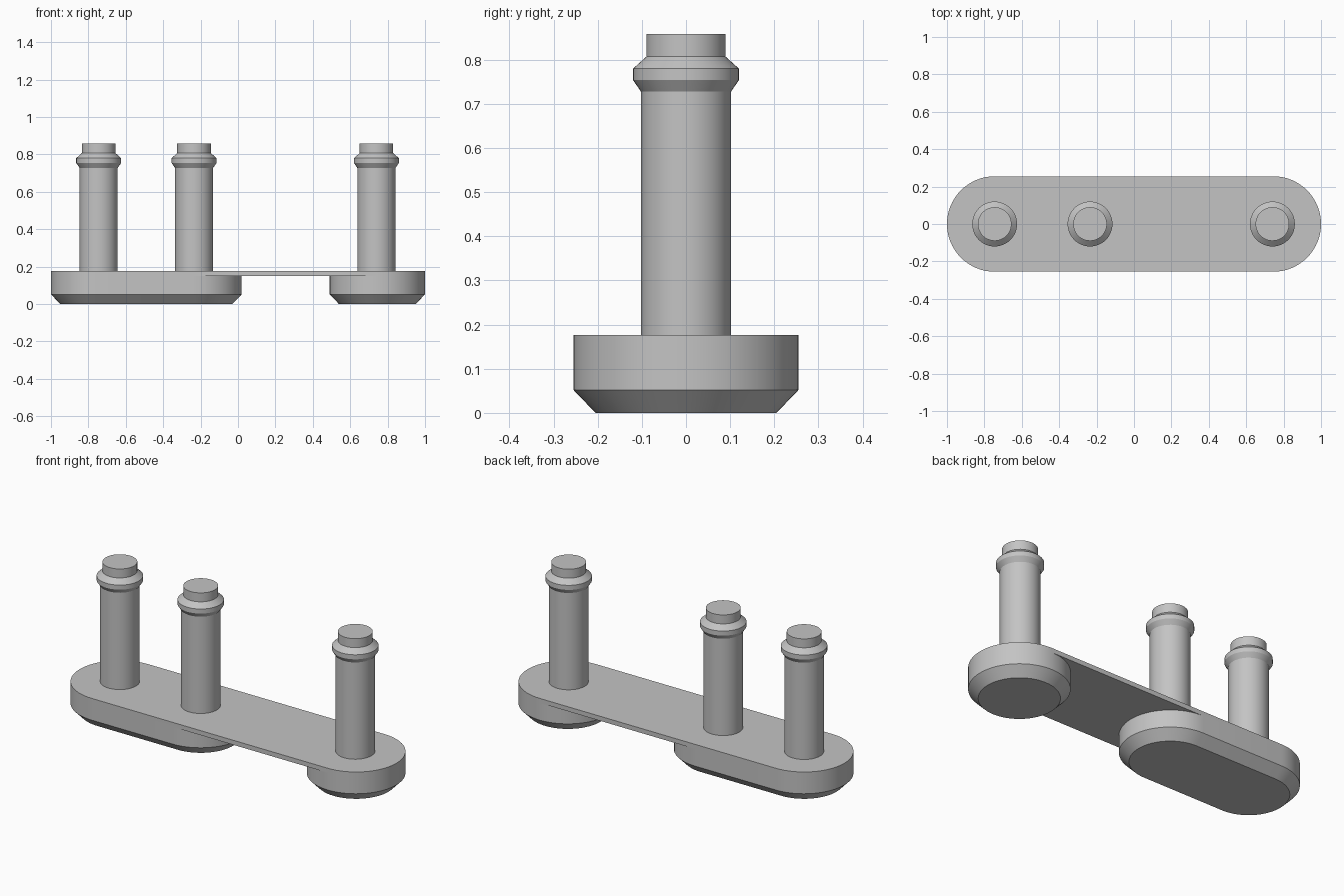
import bpy, bmesh
from math import pi, cos, sin, radians

cube = bpy.data.objects.get("Cube")
if cube:
    bpy.data.objects.remove(cube, do_unlink=True)

gray = bpy.data.materials.new("plain_gray")
gray.use_nodes = True
color = (0.55, 0.55, 0.55, 1)
gray.diffuse_color = color
gray.node_tree.nodes["Principled BSDF"].inputs["Base Color"].default_value = color

R = 0.255          # radius of the rounded ends
TOP = 0.176        # top of the base
LEFT, MID, RIGHT = -0.745, -0.235, 0.745


def stadium(x0, x1, r, n=32):
    """Outline with half-circle ends centred on x0 and x1."""
    pts = [(x1 + r * cos(a), r * sin(a)) for a in (-pi / 2 + pi * i / n for i in range(n + 1))]
    pts += [(x0 - r * cos(a), -r * sin(a)) for a in (-pi / 2 + pi * i / n for i in range(n + 1))]
    return pts


def loft(name, sections):
    """Closed solid through outlines given as (points, z)."""
    bm = bmesh.new()
    rings = [[bm.verts.new((x, y, z)) for x, y in pts] for pts, z in sections]
    for low, high in zip(rings, rings[1:]):
        for i in range(len(low)):
            j = (i + 1) % len(low)
            bm.faces.new((low[i], low[j], high[j], high[i]))
    bm.faces.new(rings[0][::-1])
    bm.faces.new(rings[-1])
    bmesh.ops.remove_doubles(bm, verts=bm.verts, dist=1e-5)
    bmesh.ops.recalc_face_normals(bm, faces=bm.faces)
    mesh = bpy.data.meshes.new(name)
    bm.to_mesh(mesh)
    bm.free()
    mesh.materials.append(gray)
    obj = bpy.data.objects.new(name, mesh)
    bpy.context.collection.objects.link(obj)
    return obj


def smooth(obj):
    bpy.ops.object.select_all(action="DESELECT")
    obj.select_set(True)
    bpy.context.view_layer.objects.active = obj
    bpy.ops.object.shade_smooth_by_angle(angle=radians(25))


def foot(name, x0, x1):
    return loft(name, [(stadium(x0, x1, R - 0.05), 0),
                       (stadium(x0, x1, R), 0.052),
                       (stadium(x0, x1, R), TOP)])


# Base: long foot, round foot and thin bridge joined into one solid
base = foot("base", LEFT, MID)
round_foot = foot("round_foot", RIGHT, RIGHT)
bar = [(MID, -R), (RIGHT, -R), (RIGHT, R), (MID, R)]
bridge = loft("bridge", [(bar, 0.15), (bar, TOP)])
for part in (round_foot, bridge):
    mod = base.modifiers.new("join", "BOOLEAN")
    mod.operation = "UNION"
    mod.solver = "EXACT"
    mod.object = part
flat = base.modifiers.new("merge_flat_faces", "DECIMATE")
flat.decimate_type = "DISSOLVE"
flat.angle_limit = radians(1)
bpy.context.view_layer.update()
joined = bpy.data.meshes.new_from_object(base.evaluated_get(bpy.context.evaluated_depsgraph_get()))
base.modifiers.clear()
base.data = joined
for part in (round_foot, bridge):
    bpy.data.objects.remove(part, do_unlink=True)
smooth(base)

# Pins: shaft, bevelled collar and narrow tip
PROFILE = [(0.102, TOP), (0.102, 0.728), (0.12, 0.754),
           (0.12, 0.78), (0.09, 0.807), (0.09, 0.858)]
for name, x in (("right_pin", LEFT), ("middle_pin", MID), ("left_pin", 0.74)):
    smooth(loft(name, [(stadium(x, x, r, 24), z) for r, z in PROFILE]))
